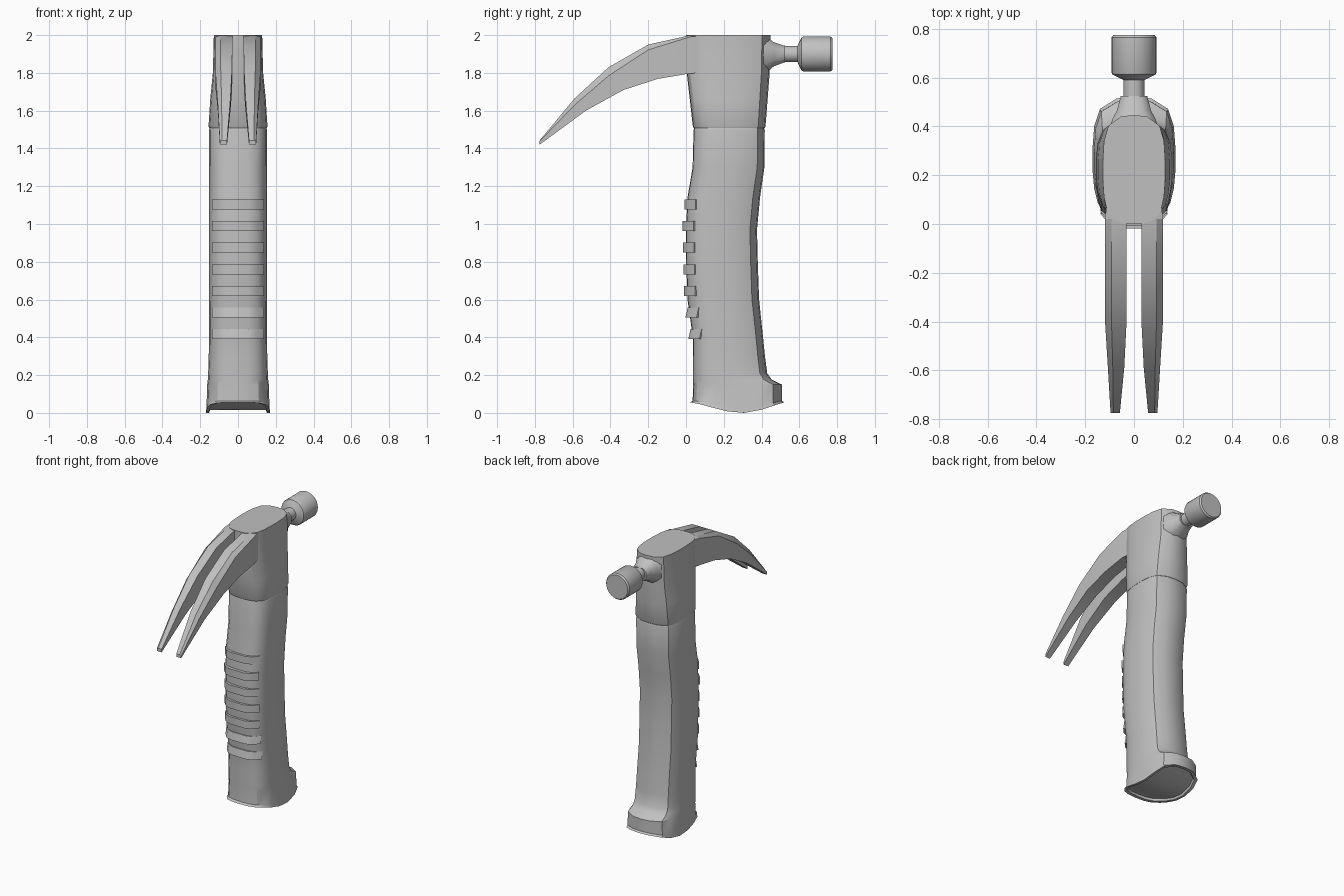
import bpy, bmesh, math

if "Cube" in bpy.data.objects:
    bpy.data.objects.remove(bpy.data.objects["Cube"])

grey = bpy.data.materials.new("plain grey")
grey.diffuse_color = (0.53, 0.53, 0.53, 1)
grey.use_nodes = True
grey.node_tree.nodes["Principled BSDF"].inputs["Base Color"].default_value = grey.diffuse_color


def finish(name, bm, angle=30):
    bmesh.ops.recalc_face_normals(bm, faces=bm.faces)
    me = bpy.data.meshes.new(name)
    bm.to_mesh(me)
    bm.free()
    me.materials.append(grey)
    ob = bpy.data.objects.new(name, me)
    bpy.context.collection.objects.link(ob)
    bpy.ops.object.select_all(action='DESELECT')
    ob.select_set(True)
    bpy.context.view_layer.objects.active = ob
    bpy.ops.object.shade_smooth_by_angle(angle=math.radians(angle))
    return ob


def skin(bm, rings, cap=True):
    """Join rings of points into a tube; ends closed with polygons."""
    vr = [[bm.verts.new(p) for p in r] for r in rings]
    n = len(vr[0])
    for a, b in zip(vr, vr[1:]):
        for i in range(n):
            j = (i + 1) % n
            bm.faces.new((a[i], a[j], b[j], b[i]))
    if cap:
        bm.faces.new(vr[0])
        bm.faces.new(vr[-1])
    return vr


# Half cross-section of handle: x fraction, depth fraction (front to back)
SECTION = [(0, 0), (.38, .008), (.66, .042), (.87, .13), (.96, .25), (1, .4),
           (1, .58), (.96, .76), (.82, .90), (.42, .985), (0, 1)]
N = len(SECTION)


def ring(z, w, y0, y1, wave=0):
    half = [(w * x, y0 + (y1 - y0) * t,
             z - wave * math.sin(math.pi * t ** 1.15) ** 1.3 if 0 < t < 1 else z)
            for x, t in SECTION]
    return half + [(-x, y, zz) for x, y, zz in half[-2:0:-1]]


def strip_cap(bm, r):
    """Close a symmetric ring with left-right strips so it follows the wave."""
    for j in range(N - 1):
        ids = [j, j + 1, (-j - 1) % len(r), (-j) % len(r)]
        vs = list(dict.fromkeys(r[i] for i in ids))
        bm.faces.new(vs)


# Grip, with a heel at the back and a shallow recess under its wavy rim
bm = bmesh.new()
vr = skin(bm, [
    ring(.070, .148, .045, .490, .055),
    ring(.055, .153, .04, .500, .055),
    ring(.055, .170, .018, .522, .055),
    ring(.064, .167, .035, .508, .045),
    ring(.15, .163, .038, .508),
    ring(.175, .160, .038, .455),
    ring(.21, .158, .038, .43),
    ring(.30, .155, .038, .418),
    ring(.40, .154, .036, .408),
    ring(.60, .153, .008, .387),
    ring(.80, .153, .001, .380),
    ring(.97, .153, .0, .376),
    ring(1.14, .153, .008, .392),
    ring(1.30, .153, .035, .415),
    ring(1.495, .154, .040, .417),
    ring(1.507, .151, .043, .414),
], cap=False)
strip_cap(bm, vr[0])
strip_cap(bm, vr[-1])
finish("grip", bm)

# Finger ridges wrapped around the rounded front of the grip
ridge_front = [.018, .003, -.010, -.014, -.016, -.018, -.008]
for i, y in enumerate(ridge_front):
    bm = bmesh.new()
    z = .39 + i * .1145
    lean = -.012 if i < 2 else 0
    plan = [(.058, y), (.1, y + .017), (.137, y + .058), (.115, y + .085)]
    plan += [(-px, py) for px, py in plan[::-1]]
    skin(bm, [[(px, py - k * lean, zz) for px, py in plan]
              for zz, k in ((z, -.5), (z + .053, .5))])
    finish("finger_ridge_%d" % (i + 1), bm, 35)

# Head socket above the grip
bm = bmesh.new()
vr = skin(bm, [
    ring(1.507, .152, .041, .416),
    ring(1.518, .156, .036, .421),
    ring(1.66, .147, .02, .432),
    ring(1.80, .133, .004, .443),
    ring(2.0, .128, .0, .447),
], cap=False)
strip_cap(bm, vr[0])
strip_cap(bm, vr[-1])
finish("head_socket", bm)

# Claw: y, top z, outer-edge z, bottom z, y shift of bottom, inner and outer x
CLAW = [(.08, 1.999, 1.998, 1.80, .0, .03, .112),
        (.02, 1.999, 1.99, 1.797, .0, .03, .119),
        (-.20, 1.95, 1.922, 1.768, .05, .03, .119),
        (-.41, 1.83, 1.785, 1.71, .08, .031, .118),
        (-.59, 1.665, 1.63, 1.60, .06, .04, .107),
        (-.775, 1.442, 1.438, 1.42, .0, .058, .096)]
for name, s in (("claw_right", 1), ("claw_left", -1)):
    bm = bmesh.new()
    skin(bm, [[(s * xi, y, zt), (s * (xo - .027 * (xo - xi) / .09), y, zt),
               (s * xo, y, zo), (s * xo, y + dy, zb), (s * xi, y + dy, zb)]
              for y, zt, zo, zb, dy, xi, xo in CLAW])
    finish(name, bm, 25)

# Flare from socket to the striking neck
FLARE = [(.37, .108, 1.80, 1.99), (.43, .088, 1.805, 1.988),
         (.465, .07, 1.835, 1.962), (.525, .054, 1.857, 1.943)]
bm = bmesh.new()
rings = []
for y, w, z0, z1 in FLARE:
    c, h, m = .55 * w, (z1 - z0) / 2, (z0 + z1) / 2
    q = [(w, -.5 * h), (w, .5 * h), (c, h), (-c, h),
         (-w, .5 * h), (-w, -.5 * h), (-c, -h), (c, -h)]
    rings.append([(x, y, m + z) for x, z in q])
skin(bm, rings)
finish("neck_flare", bm, 50)

# Striking neck and face, turned around the y axis
TURN = [(.50, .043), (.59, .043), (.612, .088), (.62, .092),
        (.765, .092), (.775, .084)]
bm = bmesh.new()
skin(bm, [[(r * math.cos(a), y, 1.90 + r * math.sin(a))
           for a in (2 * math.pi * k / 32 for k in range(32))]
          for y, r in TURN])
finish("striking_face", bm)
